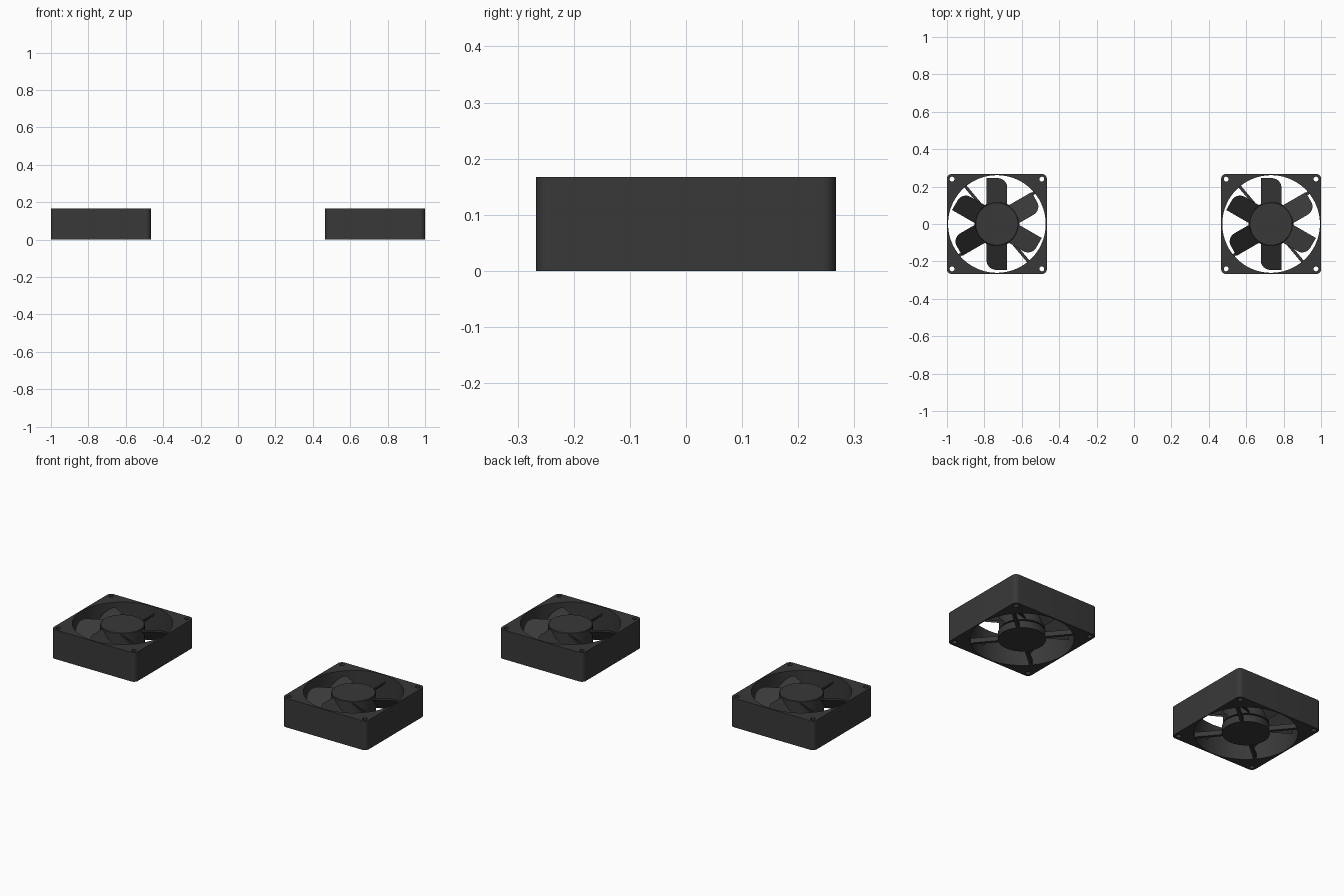
import bpy, bmesh
from math import sin, cos, pi, radians
from mathutils import Matrix, Vector

if "Cube" in bpy.data.objects:
    bpy.data.objects.remove(bpy.data.objects["Cube"])

H = 0.167          # fan height
S = 0.267          # half side of the frame
BORE = 0.261
mat = bpy.data.materials.new("dark_plastic")
mat.diffuse_color = (0.04, 0.04, 0.04, 1)
mat.use_nodes = True
mat.node_tree.nodes["Principled BSDF"].inputs["Base Color"].default_value = mat.diffuse_color


def arc(cx, cy, r, a0, a1, n):
    return [(cx + r * cos(radians(a0 + (a1 - a0) * i / n)),
             cy + r * sin(radians(a0 + (a1 - a0) * i / n))) for i in range(n + 1)]


def circle(cx, cy, r, n):
    return arc(cx, cy, r, 0, 360, n)[:-1]


def finish(ob, x):
    ob.location.x = x
    ob.data.materials.clear()
    ob.data.materials.append(mat)
    bpy.ops.object.select_all(action='DESELECT')
    ob.select_set(True)
    bpy.context.view_layer.objects.active = ob
    bpy.ops.object.shade_smooth_by_angle(angle=radians(35))


def from_bmesh(name, bm, x):
    bmesh.ops.recalc_face_normals(bm, faces=bm.faces)
    me = bpy.data.meshes.new(name)
    bm.to_mesh(me)
    bm.free()
    ob = bpy.data.objects.new(name, me)
    bpy.context.collection.objects.link(ob)
    finish(ob, x)


def prism(bm, pts, z0, z1, slope=0.0):
    # extruded outline, optionally sheared so height rises with x
    vs = [bm.verts.new((p[0], p[1], z0 + slope * p[0])) for p in pts]
    r = bmesh.ops.extrude_face_region(bm, geom=[bm.faces.new(vs)])
    top = [v for v in r['geom'] if isinstance(v, bmesh.types.BMVert)]
    bmesh.ops.translate(bm, verts=top, vec=(0, 0, z1 - z0))
    return vs + top


def frame(name, x):
    cu = bpy.data.curves.new(name, 'CURVE')
    cu.dimensions = '2D'
    cu.fill_mode = 'BOTH'
    cu.extrude = H / 2
    c, r = S - 0.025, 0.025
    loops = [[p for k, (sx, sy) in enumerate([(1, 1), (-1, 1), (-1, -1), (1, -1)])
              for p in arc(sx * c, sy * c, r, 90 * k, 90 * k + 90, 8)],
             circle(0, 0, BORE, 96)]
    loops += [circle(sx * 0.24, sy * 0.24, 0.013, 24) for sx in (-1, 1) for sy in (-1, 1)]
    for pts in loops:
        sp = cu.splines.new('POLY')
        sp.points.add(len(pts) - 1)
        for q, p in zip(sp.points, pts):
            q.co = (p[0], p[1], 0, 1)
        sp.use_cyclic_u = True
    ob = bpy.data.objects.new(name, cu)
    bpy.context.collection.objects.link(ob)
    ob.location.z = H / 2
    bpy.ops.object.select_all(action='DESELECT')
    ob.select_set(True)
    bpy.context.view_layer.objects.active = ob
    bpy.ops.object.convert(target='MESH')
    finish(bpy.context.object, x)


def fan(side, x):
    # square housing with bore and screw holes
    frame(side + "_frame", x)

    # motor base and its axle
    bm = bmesh.new()
    prism(bm, circle(0, 0, 0.12, 64), 0.0, 0.04)
    prism(bm, circle(0, 0, 0.09, 48), 0.035, 0.06)
    from_bmesh(side + "_motor_base", bm, x)

    # four struts holding the base
    bm = bmesh.new()
    for k in range(4):
        vs = prism(bm, [(0.1, -0.008), (0.265, -0.008), (0.265, 0.008), (0.1, 0.008)], 0.001, 0.028)
        bmesh.ops.rotate(bm, verts=vs, cent=(0, 0, 0), matrix=Matrix.Rotation(radians(130 + 90 * k), 3, 'Z'))
    from_bmesh(side + "_struts", bm, x)

    # rotor hub with a slightly chamfered top edge
    bm = bmesh.new()
    prism(bm, circle(0, 0, 0.116, 64), 0.05, 0.164)
    rim = [e for e in bm.edges if all(v.co.z > 0.16 for v in e.verts)]
    bmesh.ops.bevel(bm, geom=rim, offset=0.003, segments=1, affect='EDGES')
    from_bmesh(side + "_hub", bm, x)

    # six pitched blades, one outer corner rounded
    bm = bmesh.new()
    outline = [(-0.055, 0.09), (0.055, 0.09)] + arc(0.005, 0.195, 0.05, 0, 90, 10) + [(-0.055, 0.245)]
    for k in range(6):
        vs = prism(bm, outline, 0.1, 0.112, 0.88)
        bmesh.ops.rotate(bm, verts=vs, cent=(0, 0, 0), matrix=Matrix.Rotation(radians(60 * k), 3, 'Z'))
    from_bmesh(side + "_blades", bm, x)


fan("left", -1 + S)
fan("right", 1 - S)
